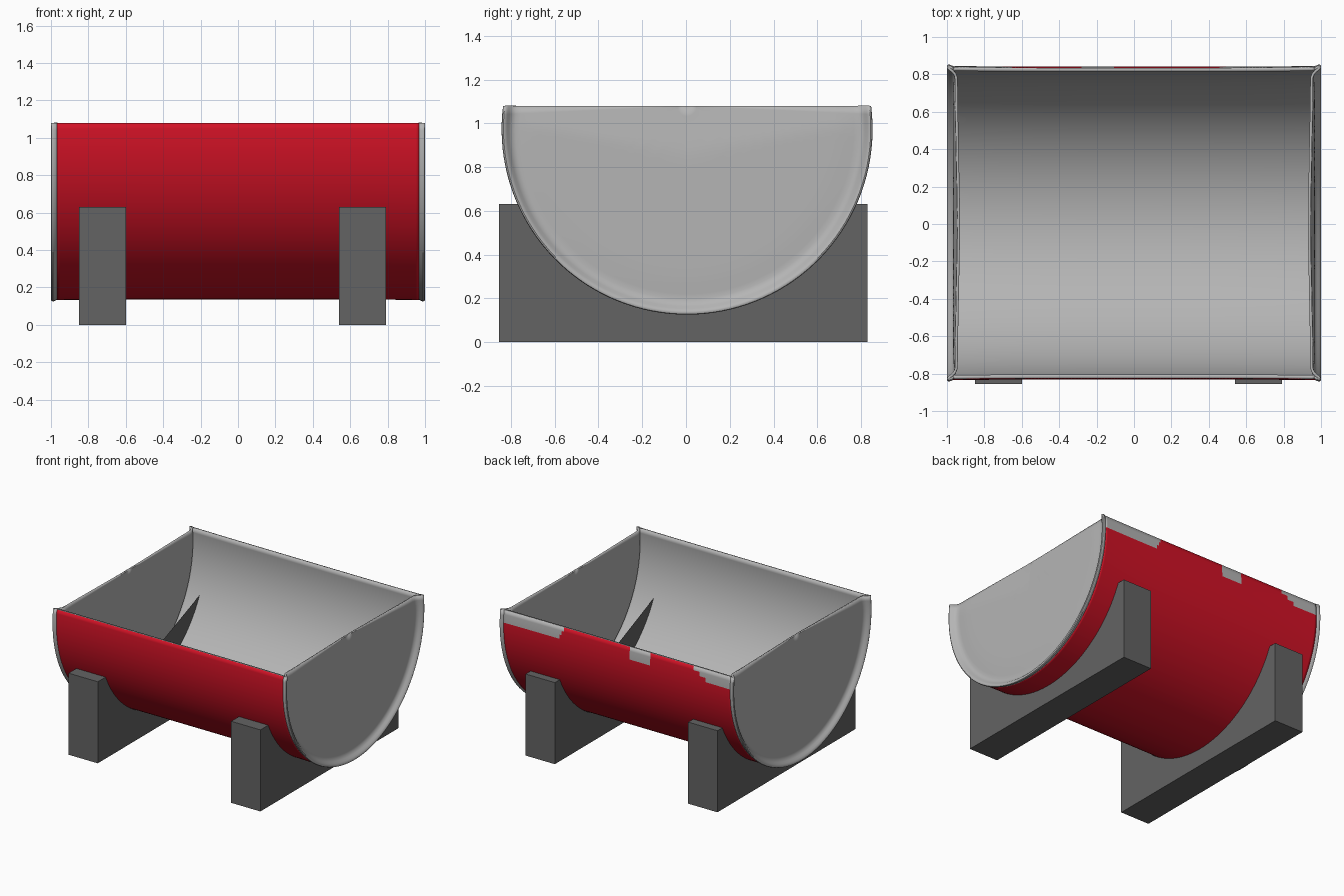
import bpy, bmesh, math

if "Cube" in bpy.data.objects:
    bpy.data.objects.remove(bpy.data.objects["Cube"])

R, CY, CZ, TOP = 0.848, 0.005, 0.973, 1.08   # trough circle and its open top


def material(name, rgb):
    m = bpy.data.materials.new(name)
    m.diffuse_color = (*rgb, 1)
    m.use_nodes = True
    m.node_tree.nodes["Principled BSDF"].inputs["Base Color"].default_value = m.diffuse_color
    return m


RED = material("red paint", (0.64, 0.006, 0.019))
GREY = material("light grey", (0.46, 0.46, 0.46))
DARK = material("dark grey", (0.125, 0.125, 0.125))


def arc(r, n):
    """Trough cross-section (y, z), back and front ends at the open top."""
    t = math.pi / 2 + math.asin((TOP - CZ) / r)
    return [(CY + r * math.sin(a), CZ - r * math.cos(a))
            for a in (-t + 2 * t * i / n for i in range(n + 1))]


def make_object(name, verts, faces, mats, smooth=True, merge=False):
    me = bpy.data.meshes.new(name)
    me.from_pydata(verts, [], faces)
    if merge:
        bm = bmesh.new()
        bm.from_mesh(me)
        bmesh.ops.remove_doubles(bm, verts=bm.verts, dist=1e-5)
        bm.to_mesh(me)
        bm.free()
    ob = bpy.data.objects.new(name, me)
    bpy.context.collection.objects.link(ob)
    for m in mats:
        me.materials.append(m)
    if smooth:
        bpy.ops.object.select_all(action='DESELECT')
        ob.select_set(True)
        bpy.context.view_layer.objects.active = ob
        bpy.ops.object.shade_smooth_by_angle(angle=math.radians(40))
    return ob


def make_sheet(name, rows, mats, thickness, flip=False, merge=False):
    """Skin rows of points into a sheet and thicken it inwards."""
    n = len(rows[0])
    faces = []
    for i in range(len(rows) - 1):
        for j in range(n - 1):
            f = (i * n + j, i * n + j + 1, (i + 1) * n + j + 1, (i + 1) * n + j)
            faces.append(f[::-1] if flip else f)
    ob = make_object(name, [p for r in rows for p in r], faces, mats, True, merge)
    s = ob.modifiers.new("thickness", 'SOLIDIFY')
    s.thickness, s.offset = thickness, -1
    s.material_offset = s.material_offset_rim = len(mats) - 1
    return ob


# Trough shell: red outside, grey inside
xs = [-0.968 + 1.936 * i / 110 for i in range(111)]
rows = [[(x, y, z) for y, z in arc(0.836 + 0.005 * x ** 4, 90)] for x in xs]
shell = make_sheet("trough_shell", rows, [RED, GREY], 0.02)


# Bare grey patches along the back upper edge
def bare(x, y, z):
    d = TOP - z
    if y < 0 or d > 0.105:
        return False
    return (x > 0.45 + 0.6 * d or -0.285 < x < -0.11
            or x < -0.66 - 1.6 * max(0, d - 0.02))


for p in shell.data.polygons:
    p.material_index = 1 if bare(*p.center) else 0

# End caps: rolled rim, groove and recessed panel that leans in at the top
profile = [(0.962, 0.987), (0.975, 0.994), (0.988, 1.0), (0.997, 0.997),
           (1.0, 0.99), (0.998, 0.982), (0.99, 0.971), (0.978, 0.96),
           (0.967, 0.945), (0.962, 0.925), (0.963, 0.9), (0.966, 0.85)]
profile += [(0.967, s / 20) for s in range(16, -1, -1)]


def lean(y, z, s):
    t = min(1, max(0, (z - 0.86 - 0.18 * abs(y)) / 0.2))
    return 0.022 * t * min(1, max(0, (0.97 - s) / 0.1))


for side, label in ((-1, "left"), (1, "right")):
    rows = []
    for x, s in profile:
        ring = [(CY + s * (y - CY), TOP + s * (z - TOP)) for y, z in arc(R, 72)]
        rows.append([(side * (x - lean(y, z, s)), y, z) for y, z in ring])
    make_sheet(label + "_end_cap", rows, [GREY], 0.014, side < 0, True)

# Saddle blocks with a round cut for the trough
Y0, Y1, H, RC = -0.855, 0.83, 0.63, 0.838
t = math.acos((CZ - H) / RC)
cut = [(CY + RC * math.sin(a), CZ - RC * math.cos(a))
       for a in (t - 2 * t * i / 40 for i in range(41))]
outline = [(Y0, 0), (Y1, 0), (Y1, H)] + cut + [(Y0, H)]
n = len(outline)
for x0, x1, label in ((-0.85, -0.6, "left"), (0.54, 0.79, "right")):
    verts = [(x, y, z) for x in (x0, x1) for y, z in outline]
    faces = [tuple(range(n))[::-1], tuple(range(n, 2 * n))]
    faces += [(i, (i + 1) % n, n + (i + 1) % n, n + i) for i in range(n)]
    make_object(label + "_saddle_block", verts, faces, [DARK], False)

# Thin webs on the outer block faces that rise through the trough
for x, ends, label in ((-0.85, (Y0, cut[0]), "left"), (0.79, (Y1, cut[-1]), "right")):
    foot, (ty, tz) = ends
    web = [p for p in cut if p[1] <= tz * (p[0] - foot) / (ty - foot) + 1e-6]
    make_object(label + "_web", [(x, y, z) for y, z in web],
                [tuple(range(len(web)))], [DARK], False)
